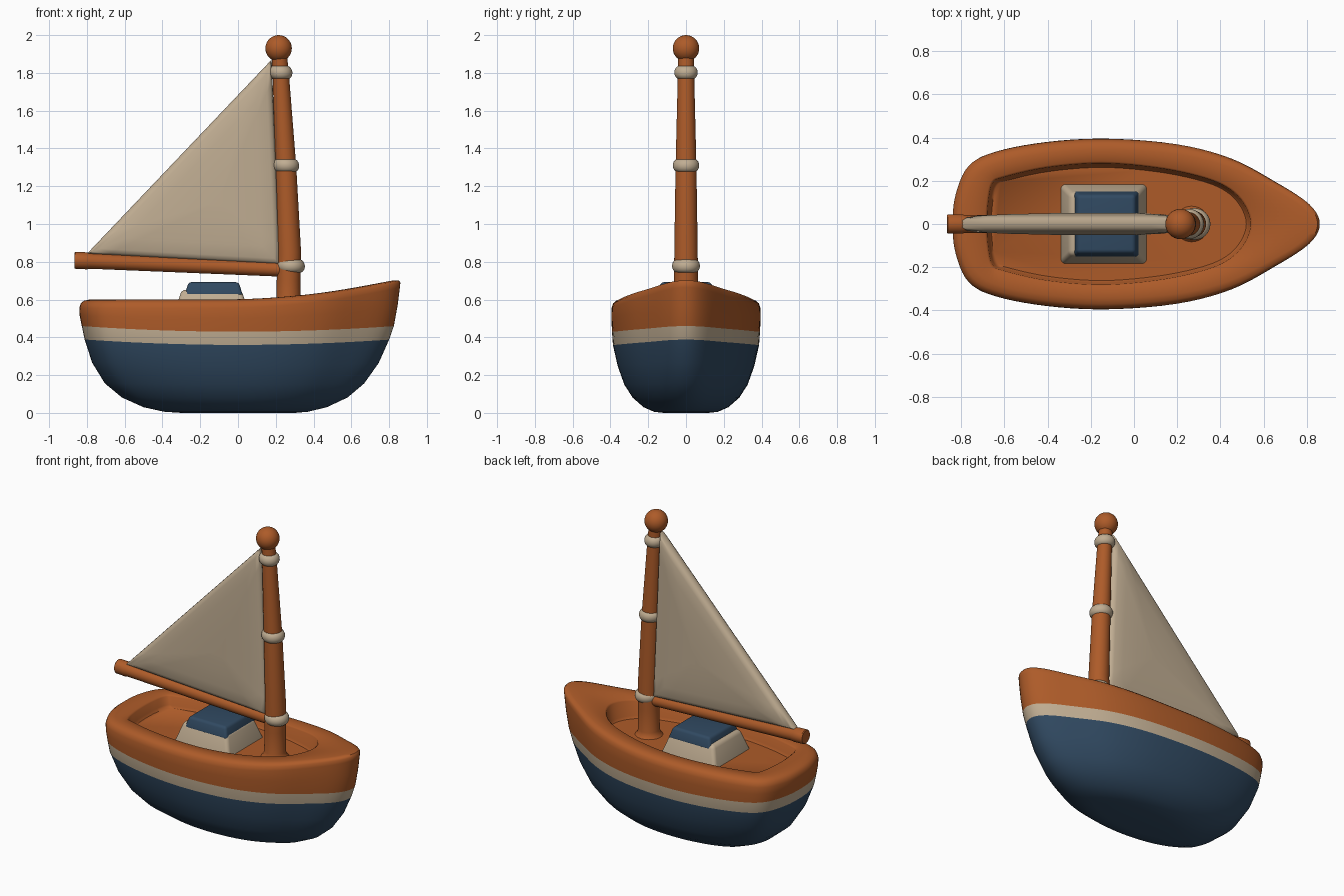
import bpy, bmesh, math
from mathutils import Vector

if "Cube" in bpy.data.objects:
    bpy.data.objects.remove(bpy.data.objects["Cube"])

def material(name, rgb):
    m = bpy.data.materials.new(name)
    m.diffuse_color = (*rgb, 1)
    m.use_nodes = True
    m.node_tree.nodes["Principled BSDF"].inputs["Base Color"].default_value = m.diffuse_color
    return m

ORANGE = material("burnt orange", (0.42, 0.105, 0.022))
TAN = material("warm tan", (0.53, 0.42, 0.29))
NAVY = material("navy blue", (0.03, 0.067, 0.12))

def loft(name, rings, mats, band_mats=None, angle=40):
    """Skin a list of equal-length closed rings and cap both ends."""
    bm = bmesh.new()
    vr = [[bm.verts.new(p) for p in r] for r in rings]
    n = len(vr[0])
    for k in range(len(vr) - 1):
        for i in range(n):
            j = (i + 1) % n
            f = bm.faces.new((vr[k][i], vr[k][j], vr[k + 1][j], vr[k + 1][i]))
            f.material_index = band_mats[k] if band_mats else 0
    bm.faces.new(vr[0][::-1]).material_index = band_mats[0] if band_mats else 0
    bm.faces.new(vr[-1]).material_index = band_mats[-1] if band_mats else 0
    bmesh.ops.recalc_face_normals(bm, faces=bm.faces)
    me = bpy.data.meshes.new(name)
    bm.to_mesh(me)
    bm.free()
    for m in mats:
        me.materials.append(m)
    me.shade_smooth()
    me.set_sharp_from_angle(angle=math.radians(angle))
    ob = bpy.data.objects.new(name, me)
    bpy.context.collection.objects.link(ob)
    return ob

def smooth_outline(half, steps=5):
    """Closed symmetric Catmull-Rom outline, normalised to x 0..1 and y -1..1."""
    pts = half + [(x, -y) for x, y in half[-2:0:-1]]
    n, out = len(pts), []
    for i in range(n):
        a, b, c, d = (Vector(pts[(i + k) % n]) for k in (-1, 0, 1, 2))
        for s in range(steps):
            t = s / steps
            out.append(0.5 * (2 * b + (c - a) * t + (2 * a - 5 * b + 4 * c - d) * t * t
                              + (3 * b - a - 3 * c + d) * t ** 3))
    x0, x1 = half[0][0], half[-1][0]
    w = max(p.y for p in out)
    return [((p.x - x0) / (x1 - x0), p.y / w) for p in out]

HULL = smooth_outline([(-.84, 0), (-.825, .14), (-.765, .27), (-.64, .335), (-.4, .38), (-.12, .395),
                       (.2, .37), (.45, .305), (.65, .2), (.81, .095), (.86, 0)])
WELL = smooth_outline([(-.68, 0), (-.675, .1), (-.655, .19), (-.6, .22), (-.4, .265), (-.15, .285),
                       (.1, .265), (.3, .225), (.43, .175), (.51, .1), (.545, 0)])

def level(outline, z, w, xs, xb, stripe=0.0, rim=0.0, rnd=0.0):
    """One waterline: stripe and rim say how strongly it follows each sheer curve."""
    ring = []
    for u, v in outline:
        e = math.copysign(math.sqrt(max(0, 1 - (2 * u - 1) ** 2)), v)
        y = w * (v * (1 - rnd) + e * rnd)
        x = xs + (xb - xs) * u
        dz = stripe * 0.03 * (x / .83) ** 2 + rim * 0.11 * max(0, (x + .1) / .96) ** 2
        ring.append((x, y, z + dz))
    return ring

# Hull: bottom, stripe, rounded rim, then down into the cockpit well
H = HULL
rings = [
    level(H, .0, .12, -.30, .30, rnd=.6),
    level(H, .006, .17, -.39, .37, rnd=.6),
    level(H, .03, .225, -.50, .47, rnd=.5),
    level(H, .08, .283, -.615, .58, .1, rnd=.4),
    level(H, .15, .328, -.705, .668, .3, rnd=.3),
    level(H, .25, .363, -.772, .745, .6, rnd=.15),
    level(H, .36, .387, -.812, .80, 1),
    level(H, .43, .392, -.827, .825, 1),
    level(H, .50, .395, -.838, .845, .5, .5),
    level(H, .555, .394, -.84, .857, 0, 1),
    level(H, .58, .386, -.833, .86, 0, 1),
    level(H, .594, .37, -.815, .85, 0, 1),
    level(H, .6, .345, -.785, .82, 0, 1),
    level(WELL, .6, .29, -.69, .55, 0, 1),
    level(WELL, .592, .281, -.68, .54, 0, 1),
    level(WELL, .54, .274, -.672, .532),
    level(WELL, .525, .262, -.66, .52),
]
loft("hull", rings, [NAVY, TAN, ORANGE], [0] * 6 + [1] + [2] * 9, 50)

def tube(name, path, mat, axis="z", n=32):
    """Round bar through (x, z, radius) stations."""
    A = [2 * math.pi * i / n for i in range(n)]
    if axis == "z":
        r = [[(x + q * math.cos(a), q * math.sin(a), z) for a in A] for x, z, q in path]
    else:
        r = [[(x, q * math.cos(a), z + q * math.sin(a)) for a in A] for x, z, q in path]
    return loft(name, r, [mat])

# Mast with flared foot and ball top
tube("mast", [(.267, .52, .088), (.267, .535, .072), (.267, .56, .064), (.268, .7, .063), (.272, .85, .062),
              (.253, 1.31, .055), (.226, 1.8, .043), (.217, 1.92, .04)], ORANGE)
bpy.ops.mesh.primitive_uv_sphere_add(segments=32, ring_count=16, radius=.07, location=(.215, 0, 1.93))
ball = bpy.context.object
ball.name = "mast_ball"
ball.data.materials.append(ORANGE)
ball.data.shade_smooth()

# Rounded bands round the mast
for name, x, z, r in (("lower_band", .28, .778, .074), ("middle_band", .254, 1.31, .07), ("upper_band", .226, 1.802, .062)):
    arc = [math.radians(-90 + 20 * i) for i in range(10)]
    tube(name, [(x - .002 * math.sin(a), z + .036 * math.sin(a), r - .03 + .03 * math.cos(a)) for a in arc], TAN)

# Boom
tube("boom", [(-.866, .808, .041), (-.861, .808, .045), (-.80, .805, .045), (-.78, .804, .041), (.26, .758, .038)], ORANGE, "x")

# Sail: puffed triangle lofted from front to back, inset about its incentre
corners = [Vector((-.80, .842)), Vector((.225, .785)), Vector((.178, 1.87))]
side = [(corners[(i + 1) % 3] - corners[(i + 2) % 3]).length for i in range(3)]
mid = sum((c * s for c, s in zip(corners, side)), Vector((0, 0))) / sum(side)
edge = [corners[i].lerp(corners[(i + 1) % 3], k / 10) for i in range(3) for k in range(10)]
half = [(.1, .052), (.4, .05), (.7, .045), (.9, .038), (.96, .031), (.99, .018)]
prof = [(s, -y) for s, y in half] + [(1, 0)] + half[::-1]
loft("sail", [[(p.x, y, p.y) for p in (mid.lerp(e, s) for e in edge)] for s, y in prof], [TAN], angle=60)

# Cabin: tapered block with a tapered roof
def block(name, x0, x1, hw, z0, z1, taper, mat, bevel):
    cs = lambda t, z: [(x0 + t, -hw + t, z), (x1 - t, -hw + t, z), (x1 - t, hw - t, z), (x0 + t, hw - t, z)]
    ob = loft(name, [cs(0, z0), cs(taper, z1)], [mat])
    mod = ob.modifiers.new("round", "BEVEL")
    mod.width, mod.segments, mod.limit_method = bevel, 4, "NONE"
    ob.data.set_sharp_from_angle(angle=math.pi)

block("cabin", -.35, .07, .195, .49, .652, .052, TAN, .022)
block("cabin_roof", -.284, .026, .155, .62, .692, .022, NAVY, .016)
